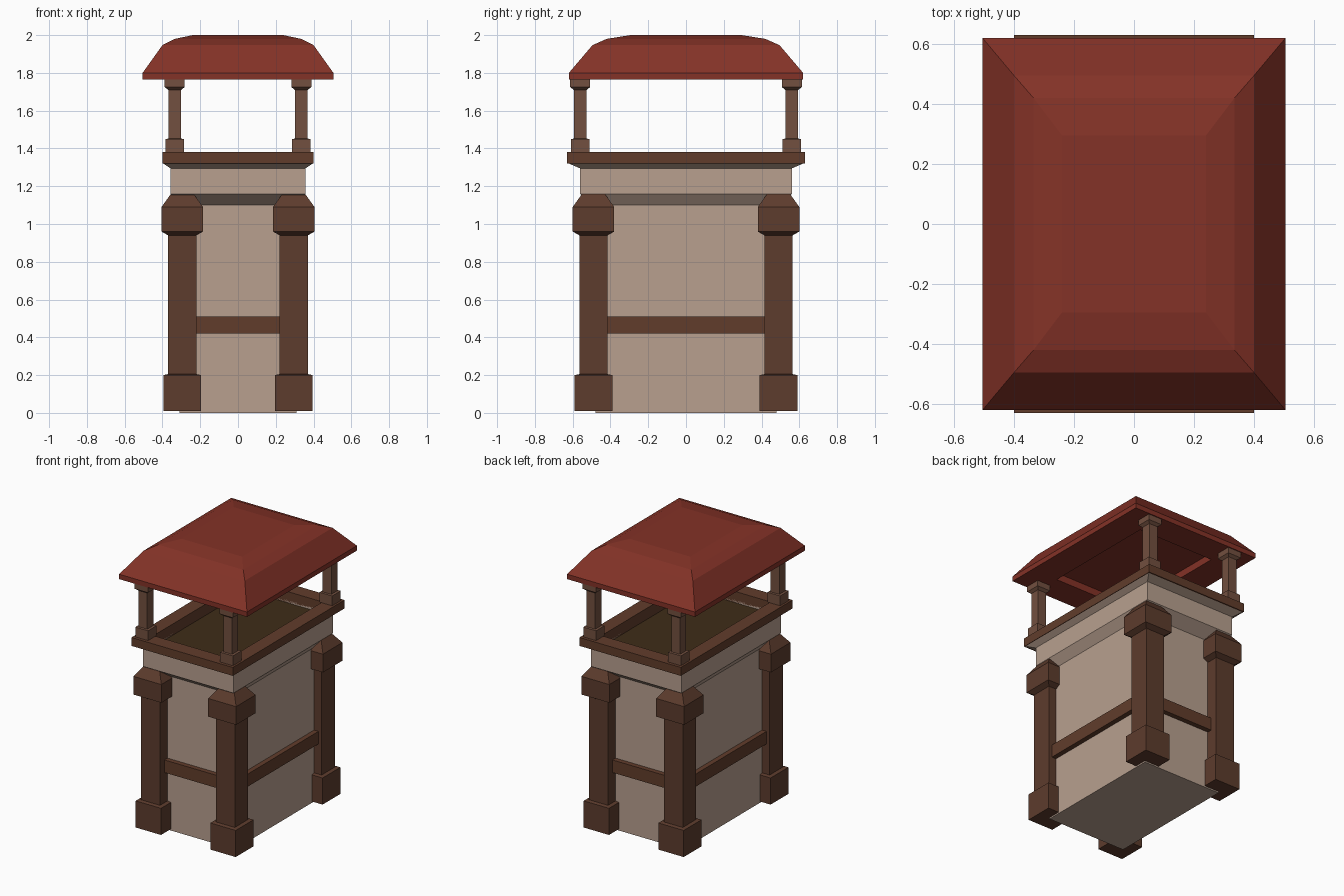
import bpy, bmesh

if "Cube" in bpy.data.objects:
    bpy.data.objects.remove(bpy.data.objects["Cube"])


def material(name, rgb):
    m = bpy.data.materials.new(name)
    m.diffuse_color = (*rgb, 1)
    m.use_nodes = True
    m.node_tree.nodes["Principled BSDF"].inputs["Base Color"].default_value = m.diffuse_color
    return m


STONE = material("stone", (0.48, 0.35, 0.275))
WOOD = material("dark_wood", (0.11, 0.045, 0.026))
BEAM = material("beam_wood", (0.12, 0.046, 0.024))
POST = material("post_wood", (0.17, 0.08, 0.05))
FLOOR = material("floor_wood", (0.05, 0.026, 0.009))
ROOF = material("red_roof", (0.23, 0.032, 0.02))


def loft(name, rings, mat, center=(0, 0), closed=False):
    """Skin rectangular rings (half_x, half_y, z); cap the ends or join them."""
    bm = bmesh.new()
    cx, cy = center
    loops = [[bm.verts.new((cx + sx * hx, cy + sy * hy, z))
              for sx, sy in ((-1, -1), (1, -1), (1, 1), (-1, 1))]
             for hx, hy, z in rings]
    pairs = list(zip(loops, loops[1:]))
    if closed:
        pairs.append((loops[-1], loops[0]))
    for a, b in pairs:
        for i in range(4):
            j = (i + 1) % 4
            bm.faces.new((a[i], a[j], b[j], b[i]))
    if not closed:
        bm.faces.new(loops[0][::-1])
        bm.faces.new(loops[-1])
    bmesh.ops.recalc_face_normals(bm, faces=bm.faces)
    me = bpy.data.meshes.new(name)
    bm.to_mesh(me)
    bm.free()
    me.materials.append(mat)
    ob = bpy.data.objects.new(name, me)
    bpy.context.collection.objects.link(ob)
    return ob


def square(profile):
    return [(h, h, z) for h, z in profile]


# Stone tower body with flared parapet and shallow recess at the top
loft("tower_body", [(0.31, 0.48, 0), (0.31, 0.48, 1.10), (0.358, 0.562, 1.16),
                    (0.358, 0.562, 1.295), (0.395, 0.62, 1.32),
                    (0.30, 0.525, 1.32), (0.30, 0.525, 1.29)], STONE)

# Lookout floor and parapet rail
loft("lookout_floor", [(0.30, 0.525, 1.28), (0.30, 0.525, 1.30)], FLOOR)
loft("parapet_rail", [(0.30, 0.525, 1.30), (0.30, 0.525, 1.32), (0.40, 0.63, 1.32),
                      (0.40, 0.63, 1.38), (0.30, 0.525, 1.38)], BEAM, closed=True)

# Corner columns and the slim roof posts above them
column = square([(0.10, 0.01), (0.10, 0.20), (0.075, 0.205), (0.075, 0.94),
                 (0.11, 0.96), (0.11, 1.09), (0.06, 1.16)])
post = [(0.05, 0.048, 1.38), (0.05, 0.048, 1.45), (0.034, 0.034, 1.452),
        (0.034, 0.034, 1.71), (0.053, 0.053, 1.725), (0.053, 0.053, 1.77)]
for sx in (-1, 1):
    for sy in (-1, 1):
        tag = ("front" if sy < 0 else "back") + ("_left" if sx < 0 else "_right")
        loft(tag + "_column", column, WOOD, (sx * 0.295, sy * 0.49))
        loft(tag + "_roof_post", post, POST, (sx * 0.335, sy * 0.56))

# Horizontal beams between the columns
for s, fb, lr in ((-1, "front", "left"), (1, "back", "right")):
    loft(fb + "_beam", [(0.23, 0.03, 0.42), (0.23, 0.03, 0.51)], BEAM, (0, s * 0.485))
    loft(lr + "_beam", [(0.03, 0.43, 0.42), (0.03, 0.43, 0.51)], BEAM, (s * 0.315, 0))

# Hipped roof: recessed ceiling, underside rim, eave, then three slopes
loft("roof", [(0.30, 0.42, 1.815), (0.30, 0.42, 1.765), (0.505, 0.62, 1.765),
              (0.505, 0.62, 1.80), (0.40, 0.495, 1.947), (0.335, 0.42, 1.98),
              (0.24, 0.295, 2.0)], ROOF)
